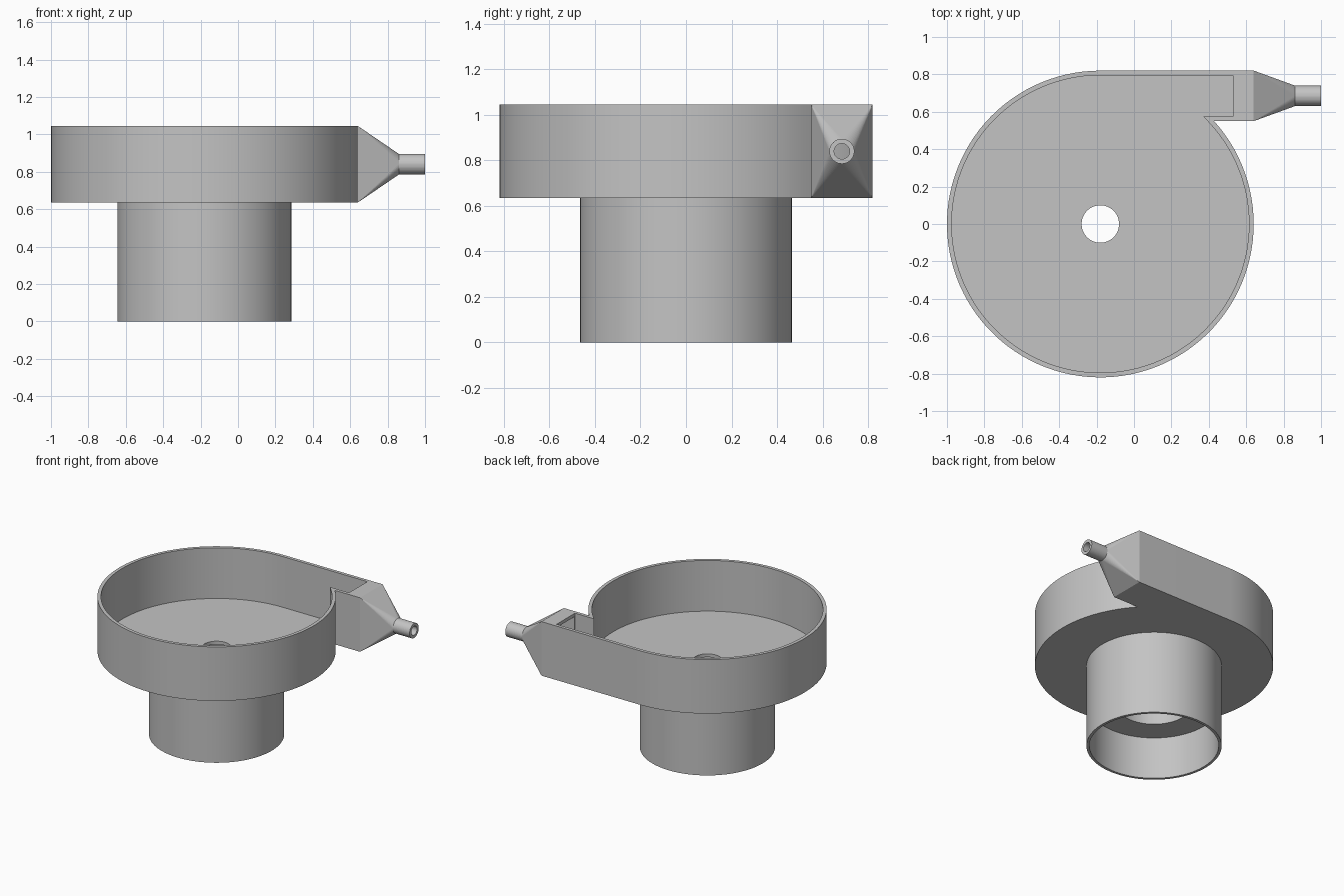
import bpy, bmesh, math
from math import sin, cos, pi

old = bpy.data.objects.get("Cube")
if old:
    bpy.data.objects.remove(old)

CX = -0.18                      # axis of the round chamber
Z_BASE, Z_FLOOR, Z_TOP = 0.635, 0.66, 1.045
R_OUT, R_IN = 0.82, 0.795
Y_OUT, Y_IN = 0.55, 0.575       # near side of the outlet channel
X_FLANGE, X_END = 0.64, 0.53
NOZZLE_Y, NOZZLE_Z = 0.685, 0.84
ARC, SECTOR = 96, 12

grey = bpy.data.materials.new("plain grey")
grey.use_nodes = True
colour = (0.55, 0.55, 0.55, 1)
grey.diffuse_color = colour
grey.node_tree.nodes["Principled BSDF"].inputs["Base Color"].default_value = colour


def bridge(bm, a, b, skip=()):
    n = len(a)
    for i in range(n):
        if i not in skip:
            j = (i + 1) % n
            bm.faces.new((a[i], a[j], b[j], b[i]))


def finish(bm, name, smooth=True):
    bmesh.ops.recalc_face_normals(bm, faces=bm.faces[:])
    mesh = bpy.data.meshes.new(name)
    bm.to_mesh(mesh)
    bm.free()
    mesh.materials.append(grey)
    obj = bpy.data.objects.new(name, mesh)
    bpy.context.collection.objects.link(obj)
    if smooth:
        bpy.ops.object.select_all(action='DESELECT')
        obj.select_set(True)
        bpy.context.view_layer.objects.active = obj
        bpy.ops.object.shade_smooth_by_angle(angle=math.radians(30))
    return obj


def outline(bm, radius, y_low, x_end, z):
    """Round chamber outline with a tangent outlet channel."""
    sweep = 1.5 * pi + math.asin(y_low / radius)
    angles = [pi / 2 + sweep * i / ARC for i in range(ARC + 1)]
    pts = [(CX + radius * cos(a), radius * sin(a)) for a in angles]
    pts += [(x_end, y_low), (x_end, radius)]
    return [bm.verts.new((x, y, z)) for x, y in pts]


def hole_ring(bm, radius, z):
    angles = [pi / 2 + 1.75 * pi * i / ARC for i in range(ARC + 1)]
    angles += [pi / 4 + pi / 4 * i / SECTOR for i in range(1, SECTOR)]
    return [bm.verts.new((CX + radius * cos(a), radius * sin(a), z)) for a in angles]


def plate(bm, ring, hole):
    """Flat plate between the chamber outline and the shaft hole."""
    for i in range(ARC):
        bm.faces.new((ring[i], ring[i + 1], hole[i + 1], hole[i]))
    bm.faces.new(hole[ARC:] + [hole[0], ring[0], ring[-1], ring[-2], ring[ARC]])


def opening(bm, x, y0, y1, z0, z1):
    return [bm.verts.new((x, y, z)) for y, z in ((y1, z1), (y0, z1), (y0, z0), (y1, z0))]


PORT = (Y_IN + 0.006, R_IN - 0.006, Z_FLOOR + 0.006, Z_TOP - 0.025)

# Chamber housing: walls, floor, shaft hole and outlet port
bm = bmesh.new()
out_low = outline(bm, R_OUT, Y_OUT, X_FLANGE, Z_BASE)
out_top = outline(bm, R_OUT, Y_OUT, X_FLANGE, Z_TOP)
in_top = outline(bm, R_IN, Y_IN, X_END, Z_TOP)
in_low = outline(bm, R_IN, Y_IN, X_END, Z_FLOOR)
end = (ARC + 1,)
bridge(bm, out_low, out_top, end)
bridge(bm, out_top, in_top)
bridge(bm, in_top, in_low, end)
hole_top, hole_low = hole_ring(bm, 0.1, Z_FLOOR), hole_ring(bm, 0.1, Z_BASE)
plate(bm, in_low, hole_top)
plate(bm, out_low, hole_low)
bridge(bm, hole_top, hole_low)
port_in, port_out = opening(bm, X_END, *PORT), opening(bm, X_FLANGE, *PORT)
bridge(bm, [in_top[-1], in_top[-2], in_low[-2], in_low[-1]], port_in)
bridge(bm, port_in, port_out)
bridge(bm, port_out, [out_top[-1], out_top[-2], out_low[-2], out_low[-1]])
finish(bm, "chamber_housing")

# Outlet funnel and nozzle: rectangle lofted to a round pipe, hollow inside
SIDES = 48


def circle(bm, x, r):
    return [bm.verts.new((x, NOZZLE_Y + r * cos(2 * pi * i / SIDES),
                          NOZZLE_Z + r * sin(2 * pi * i / SIDES))) for i in range(SIDES)]


def loft(bm, rect, ring):
    for i in range(SIDES):
        q, j = i * 4 // SIDES, (i + 1) % SIDES
        bm.faces.new((ring[i], ring[j], rect[q]))
        if j % (SIDES // 4) == 0:
            bm.faces.new((rect[q], ring[j], rect[(q + 1) % 4]))


bm = bmesh.new()
rect_out = opening(bm, X_FLANGE, Y_OUT, R_OUT, Z_BASE, Z_TOP)
rect_in = opening(bm, X_FLANGE, *PORT)
neck_out, tip_out = circle(bm, 0.86, 0.055), circle(bm, 1.0, 0.055)
tip_in, neck_in = circle(bm, 1.0, 0.034), circle(bm, 0.86, 0.034)
loft(bm, rect_out, neck_out)
bridge(bm, neck_out, tip_out)
bridge(bm, tip_out, tip_in)
bridge(bm, tip_in, neck_in)
loft(bm, rect_in, neck_in)
bridge(bm, rect_in, rect_out)
finish(bm, "outlet_funnel", smooth=False)

# Motor sleeve: stepped tube under the chamber
profile = [(0.465, 0.645), (0.465, 0), (0.445, 0), (0.445, 0.32), (0.255, 0.32), (0.255, 0.645)]
bm = bmesh.new()
rings = [hole_ring(bm, r, z) for r, z in profile]
for k, ring in enumerate(rings):
    bridge(bm, ring, rings[(k + 1) % len(rings)])
finish(bm, "motor_sleeve")
